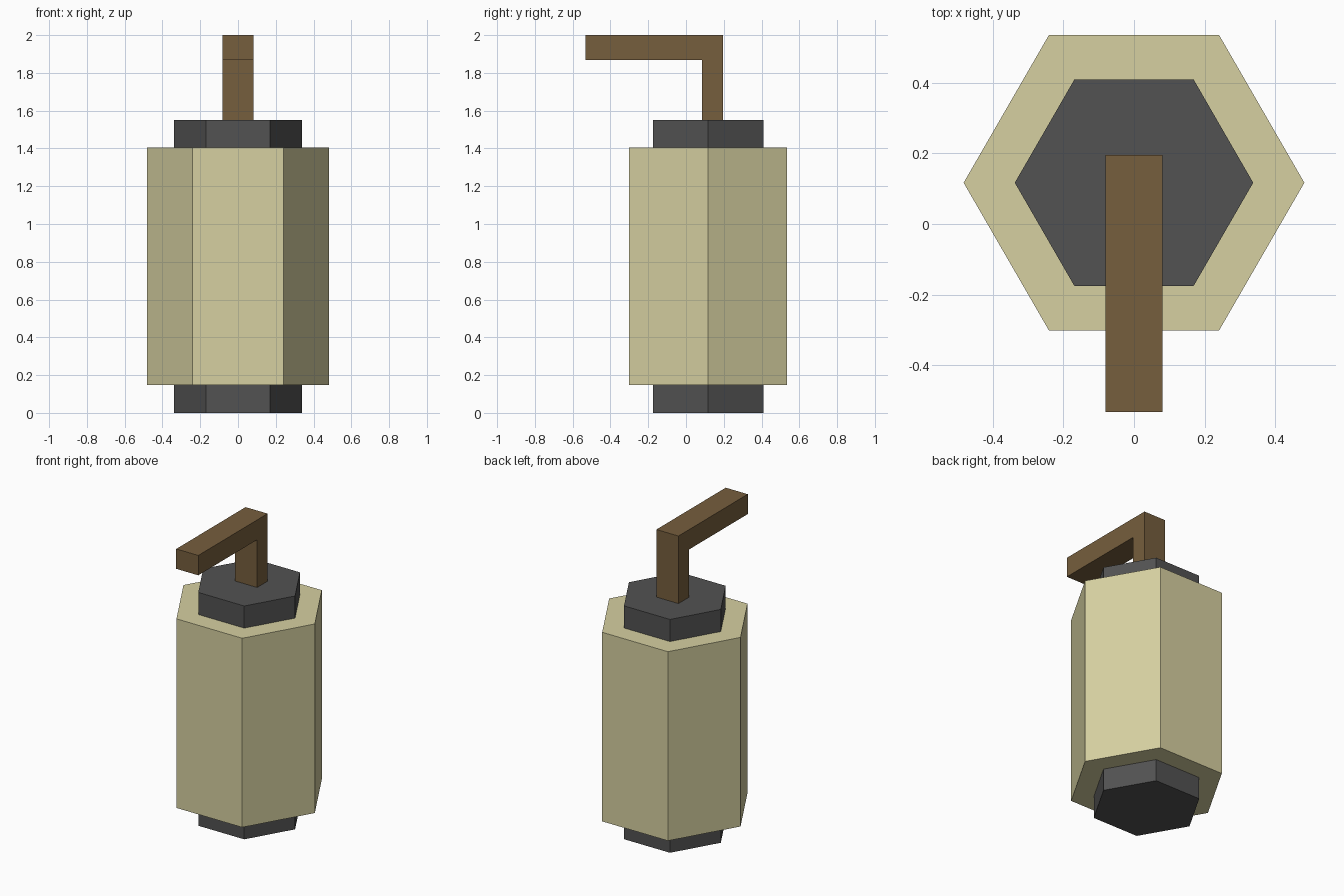
import bpy, bmesh
from math import cos, sin, pi
from mathutils import Vector

old = bpy.data.objects.get("Cube")
if old:
    bpy.data.objects.remove(old, do_unlink=True)


def material(name, rgb):
    # sRGB bytes to linear values
    lin = [((c / 255 + 0.055) / 1.055) ** 2.4 for c in rgb]
    mat = bpy.data.materials.new(name)
    mat.use_nodes = True
    mat.diffuse_color = (*lin, 1)
    mat.node_tree.nodes["Principled BSDF"].inputs["Base Color"].default_value = (*lin, 1)
    return mat


def prism(name, outline, sweep, mat):
    """Extrude a flat outline along the sweep vector into a closed solid."""
    bm = bmesh.new()
    face = bm.faces.new([bm.verts.new(p) for p in outline])
    ext = bmesh.ops.extrude_face_region(bm, geom=[face], use_keep_orig=True)
    moved = [v for v in ext["geom"] if isinstance(v, bmesh.types.BMVert)]
    bmesh.ops.translate(bm, verts=moved, vec=Vector(sweep))
    bmesh.ops.recalc_face_normals(bm, faces=bm.faces)
    mesh = bpy.data.meshes.new(name)
    bm.to_mesh(mesh)
    bm.free()
    mesh.materials.append(mat)
    obj = bpy.data.objects.new(name, mesh)
    bpy.context.collection.objects.link(obj)
    return obj


AXIS_Y = 0.117


def hexagon(name, radius, low, high, mat):
    ring = [(radius * cos(i * pi / 3), AXIS_Y + radius * sin(i * pi / 3), low)
            for i in range(6)]
    return prism(name, ring, (0, 0, high - low), mat)


cream = material("cream", (214, 208, 161))
charcoal = material("charcoal", (82, 82, 82))
brown = material("brown", (118, 94, 61))

# Six-sided body with a smaller cap at each end
hexagon("body", 0.483, 0.147, 1.404, cream)
hexagon("bottom_cap", 0.338, 0, 0.147, charcoal)
hexagon("top_cap", 0.338, 1.404, 1.551, charcoal)

# L-shaped crank handle rising from the top cap and reaching forward
half_width = 0.081
profile = [(0.085, 1.551), (0.195, 1.551), (0.195, 2),
           (-0.533, 2), (-0.533, 1.868), (0.085, 1.868)]
prism("handle", [(-half_width, y, z) for y, z in profile],
      (2 * half_width, 0, 0), brown)
